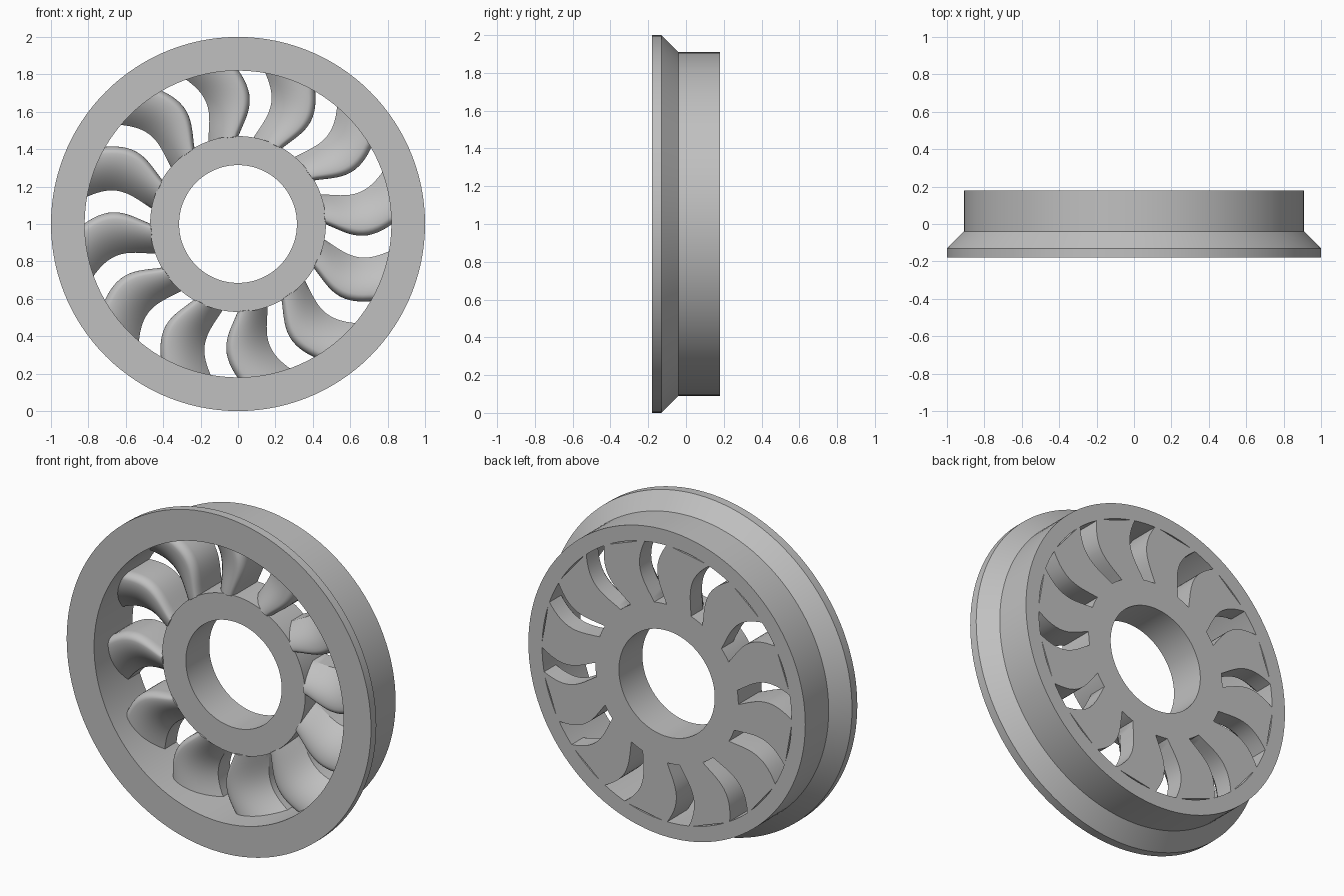
import bpy, bmesh, math

cube = bpy.data.objects.get("Cube")
if cube:
    bpy.data.objects.remove(cube)

metal = bpy.data.materials.new("plain_grey")
metal.use_nodes = True
GREY = (0.53, 0.53, 0.53, 1)
metal.diffuse_color = GREY
metal.node_tree.nodes["Principled BSDF"].inputs["Base Color"].default_value = GREY

VANES, SEGMENTS = 12, 120
HUB_R, BORE_R, BACK = 0.47, 0.82, 0.18


def polar(r, angle, y):
    """Point on the wheel, angle in radians clockwise from the top."""
    return (r * math.sin(angle), y, 1 + r * math.cos(angle))


def bridge(bm, a, b):
    """Join two closed loops of vertices with quads."""
    n = len(a)
    for i in range(n):
        j = (i + 1) % n
        bm.faces.new((a[i], a[j], b[j], b[i]))


def finish(bm, name):
    bmesh.ops.recalc_face_normals(bm, faces=bm.faces)
    mesh = bpy.data.meshes.new(name)
    bm.to_mesh(mesh)
    bm.free()
    mesh.materials.append(metal)
    obj = bpy.data.objects.new(name, mesh)
    bpy.context.collection.objects.link(obj)
    bpy.ops.object.select_all(action="DESELECT")
    obj.select_set(True)
    bpy.context.view_layer.objects.active = obj
    bpy.ops.object.shade_smooth_by_angle(angle=math.radians(30))
    return obj


def ring(name, profile):
    """Closed (radius, y) profile turned about the wheel axis."""
    bm = bmesh.new()
    loops = [[bm.verts.new(polar(r, math.tau * k / SEGMENTS, y)) for r, y in profile]
             for k in range(SEGMENTS)]
    for k in range(SEGMENTS):
        bridge(bm, loops[k], loops[(k + 1) % SEGMENTS])
    return finish(bm, name)


# Flanged outer rim and the bored hub
ring("outer_rim", [(BORE_R, -0.18), (1, -0.18), (1, -0.13), (0.91, -0.04),
                   (0.91, BACK), (BORE_R, BACK)])
ring("hub", [(0.315, -0.04), (HUB_R, -0.04), (HUB_R, BACK), (0.315, BACK)])

# Vane section: sloping front face, rounded leading edge, flat back
RIDGE, ROUND, FALL = -0.05, 0.84, 0.12
section = [(ROUND * i / 10, RIDGE + FALL * (1 - i / 10) ** 2) for i in range(11)]
for i in range(1, 7):
    a = math.radians(90) * i / 6
    section.append((ROUND + (1 - ROUND) * math.sin(a), RIDGE + 0.05 * (1 - math.cos(a))))
section += [(1, BACK), (0, BACK)]

# Curved vanes between hub and rim
SPAN, BULGE, STEPS = math.radians(20), math.radians(5.5), 14
bm = bmesh.new()
for v in range(VANES):
    loops = []
    for k in range(STEPS + 1):
        s = k / STEPS
        r = HUB_R - 0.005 + (BORE_R - HUB_R + 0.01) * s
        lead = math.tau * v / VANES + BULGE * math.sin(math.pi * s)
        loops.append([bm.verts.new(polar(r, lead - SPAN * (1 - t), y)) for t, y in section])
    for a, b in zip(loops, loops[1:]):
        bridge(bm, a, b)
    bm.faces.new(loops[0])
    bm.faces.new(loops[-1])
finish(bm, "vanes")
